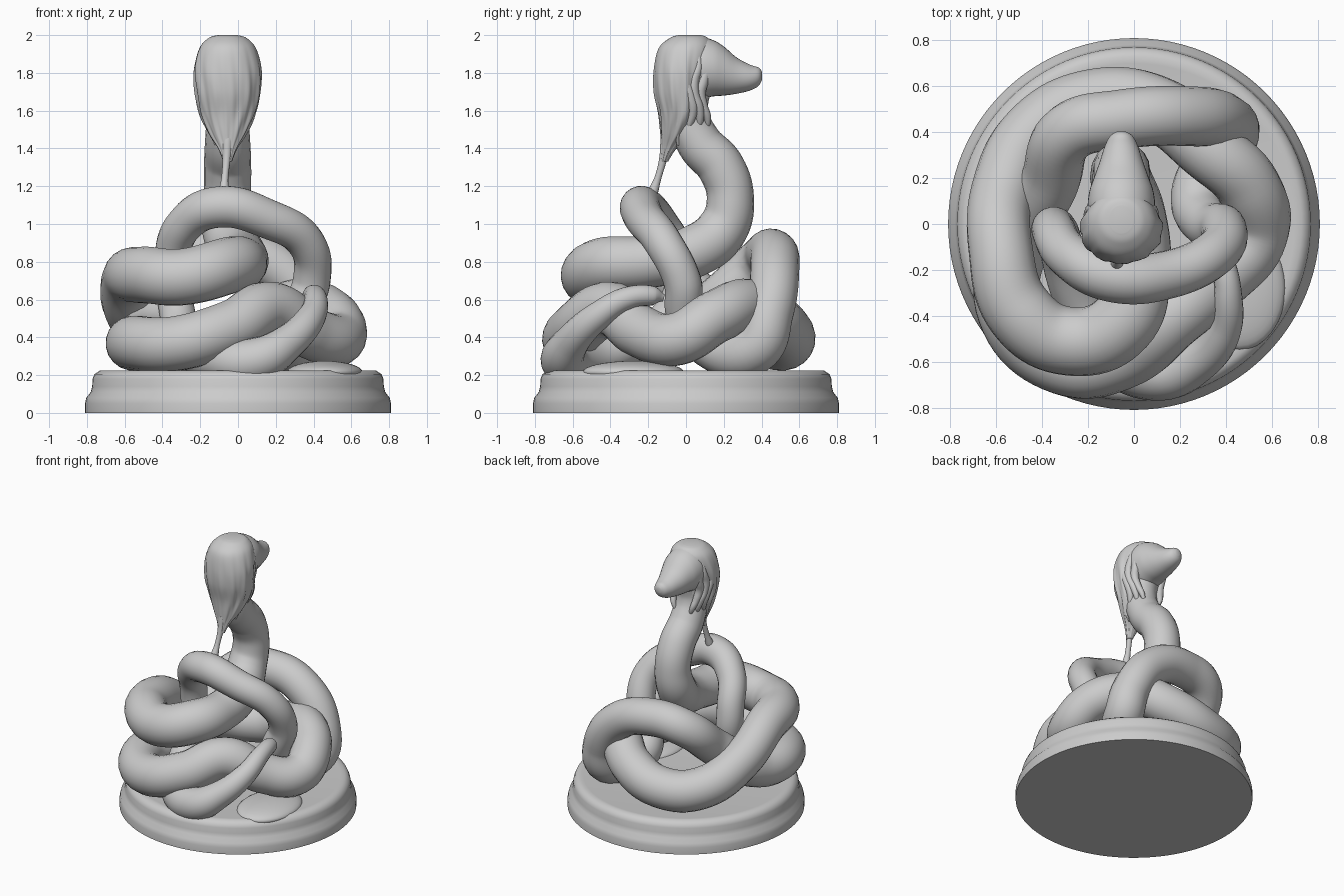
import bpy, bmesh, math

if "Cube" in bpy.data.objects:
    bpy.data.objects.remove(bpy.data.objects["Cube"])

CX = -0.055  # centre line of head and neck


def mesh_object(name, bm, angle=50):
    bmesh.ops.recalc_face_normals(bm, faces=bm.faces)
    me = bpy.data.meshes.new(name)
    bm.to_mesh(me)
    bm.free()
    ob = bpy.data.objects.new(name, me)
    bpy.context.collection.objects.link(ob)
    finish(ob, angle)
    return ob


def finish(ob, angle=50):
    bpy.ops.object.select_all(action='DESELECT')
    ob.select_set(True)
    bpy.context.view_layer.objects.active = ob
    if ob.type == 'CURVE':
        bpy.ops.object.convert(target='MESH')
    bpy.ops.object.shade_smooth_by_angle(angle=math.radians(angle))


def loft(name, rings, angle=50):
    """Skin a list of equal-length closed rings, capping both ends."""
    bm = bmesh.new()
    vs = [[bm.verts.new(p) for p in r] for r in rings]
    n = len(rings[0])
    for a, b in zip(vs, vs[1:]):
        for i in range(n):
            bm.faces.new((a[i], a[(i + 1) % n], b[(i + 1) % n], b[i]))
    bm.faces.new(vs[0])
    bm.faces.new(vs[-1])
    return mesh_object(name, bm, angle)


def tube(name, pts, res=10, sides=8):
    """Smooth tube through (x, y, z, radius) points."""
    cu = bpy.data.curves.new(name, 'CURVE')
    cu.dimensions = '3D'
    cu.bevel_depth = 1.0
    cu.bevel_resolution = sides
    cu.resolution_u = res
    cu.use_fill_caps = True
    sp = cu.splines.new('BEZIER')
    sp.radius_interpolation = 'CARDINAL'
    sp.bezier_points.add(len(pts) - 1)
    for bp, (x, y, z, r) in zip(sp.bezier_points, pts):
        bp.co = (x, y, z)
        bp.radius = r
        bp.handle_left_type = bp.handle_right_type = 'AUTO'
    ob = bpy.data.objects.new(name, cu)
    bpy.context.collection.objects.link(ob)
    bpy.context.view_layer.update()
    finish(ob)
    return ob


def resample(rows, steps):
    """Catmull-Rom interpolation of tuples."""
    out = []
    for i in range(len(rows) - 1):
        p = [rows[max(0, min(len(rows) - 1, i + k))] for k in (-1, 0, 1, 2)]
        for s in range(steps):
            t = s / steps
            out.append([0.5 * (2 * b + (c - a) * t + (2 * a - 5 * b + 4 * c - d) * t * t
                               + (3 * b - a - 3 * c + d) * t ** 3) for a, b, c, d in zip(*p)])
    return out + [list(rows[-1])]


def circle(n):
    return [2 * math.pi * i / n for i in range(n)]


# Round moulded plinth
profile = [(.81, 0), (.81, .05), (.803, .08), (.78, .11), (.772, .14),
           (.77, .18), (.76, .205), (.73, .225), (.70, .222)]
loft("plinth", [[(r * math.cos(a), r * math.sin(a), z) for a in circle(96)]
                for r, z in profile])

# Low mound of ground on the plinth
bm = bmesh.new()
bmesh.ops.create_uvsphere(bm, u_segments=32, v_segments=16, radius=1)
for v in bm.verts:
    v.co = (.46 + .20 * v.co.x, -.28 + .27 * v.co.y, .215 + .06 * v.co.z)
mesh_object("ground_mound", bm)

# One continuous body: neck, upper coil, right coil, lower coil, arch, loop, tail
upper_body = [
    (CX, .04, 1.76, .10), (CX, .01, 1.58, .11), (CX, .07, 1.43, .12), (CX, .185, 1.30, .125),
    (CX, .235, 1.13, .125), (CX, .19, .97, .135), (.00, .03, .85, .14),
    (.02, -.20, .80, .14), (-.05, -.43, .78, .15), (-.29, -.51, .72, .15),
    (-.50, -.38, .73, .15), (-.58, -.12, .71, .14), (-.565, .16, .54, .14),
    (-.42, .41, .395, .145), (-.18, .53, .375, .145), (.10, .50, .46, .145),
    (.32, .33, .57, .14), (.50, .16, .51, .14), (.53, -.05, .39, .14),
    (.37, -.24, .43, .14), (.17, -.40, .55, .145), (-.04, -.57, .45, .145),
    (-.31, -.60, .37, .145), (-.54, -.38, .37, .145), (-.51, -.08, .39, .14),
    (-.37, .18, .60, .13), (-.28, .40, .80, .13), (-.06, .455, .845, .13),
    (.22, .47, .76, .13), (.39, .44, .53, .13), (.40, .36, .34, .135),
]
lower_body = [
    (.28, .12, .36, .12), (.32, .00, .52, .105), (.39, -.02, .70, .10),
    (.36, -.12, .90, .10), (.15, -.22, 1.03, .105), (-.10, -.23, 1.09, .11),
    (-.28, -.14, 1.00, .10), (-.35, -.03, .80, .095), (-.33, -.05, .58, .095),
    (-.26, -.30, .36, .10), (-.10, -.56, .28, .12), (.10, -.65, .28, .12),
    (.26, -.61, .37, .095), (.39, -.47, .51, .075), (.41, -.30, .61, .06),
    (.39, -.17, .62, .05), (.38, -.12, .61, .02),
]
tube("coiled_body", upper_body + lower_body)

# Head lofted along y: (y, centre z, half width, half height)
head = [(-.04, 1.81, .11, .14), (.06, 1.825, .145, .165), (.14, 1.825, .14, .15),
        (.20, 1.81, .12, .13), (.27, 1.785, .095, .095), (.34, 1.775, .072, .068),
        (.385, 1.78, .048, .048), (.403, 1.785, .018, .02)]
loft("head", [[(CX + rx * math.cos(a), y, cz + rz * math.sin(a)) for a in circle(36)]
              for y, cz, rx, rz in resample(head, 4)])

# Hair: a hanging shell with wavy grooves: (z, centre y, half width, half depth)
hair = [(2.0, .02, .05, .06), (1.985, .015, .10, .10), (1.93, .00, .15, .145),
        (1.82, -.02, .178, .15), (1.70, -.03, .172, .14), (1.58, -.025, .145, .12),
        (1.48, -.05, .10, .085), (1.40, -.09, .05, .04), (1.33, -.115, .022, .02)]
rings = []
for z, cy, rx, ry in resample(hair, 6):
    fade = max(0, min(1, (1.97 - z) * 3))
    ring = []
    for a in circle(96):
        side = .35 + .65 * abs(math.cos(a))
        k = 1 + .04 * fade * side * math.sin(11 * a + 1.2 * math.sin(z * 14)) \
              + .012 * fade * math.sin(23 * a + z * 9)
        ring.append((CX + rx * k * math.cos(a), cy + ry * k * math.sin(a), z))
    rings.append(ring)
loft("hair", rings, 70)

# Side locks, mirrored about the head's centre line: (root y, tip y, tip z, outward offset)
for side, s in (("left", -1), ("right", 1)):
    for i, (y0, y1, z1, w) in enumerate([(.085, .10, 1.49, .125), (.05, .06, 1.47, .145),
                                         (.015, .02, 1.45, .155), (-.03, -.03, 1.42, .145)]):
        pts = []
        for k in range(7):
            t = k / 6
            z = 1.90 + (z1 - 1.90) * t
            out = w * (.85 + .6 * t - 1.05 * t * t)
            y = y0 + (y1 - y0) * t + .018 * math.sin(t * 9 + i)
            pts.append((CX + s * out, y, z, .008 + .022 * math.sin(math.pi * (.12 + .86 * t))))
        tube(f"hair_lock_{side}_{i + 1}", pts, 5, 3)

# Thin strand joining the hair to the tail loop
tube("hair_strand", [(-.055, -.105, 1.45, .03), (-.06, -.12, 1.35, .022),
                     (-.07, -.15, 1.24, .019), (-.075, -.175, 1.17, .028)], 6, 4)
